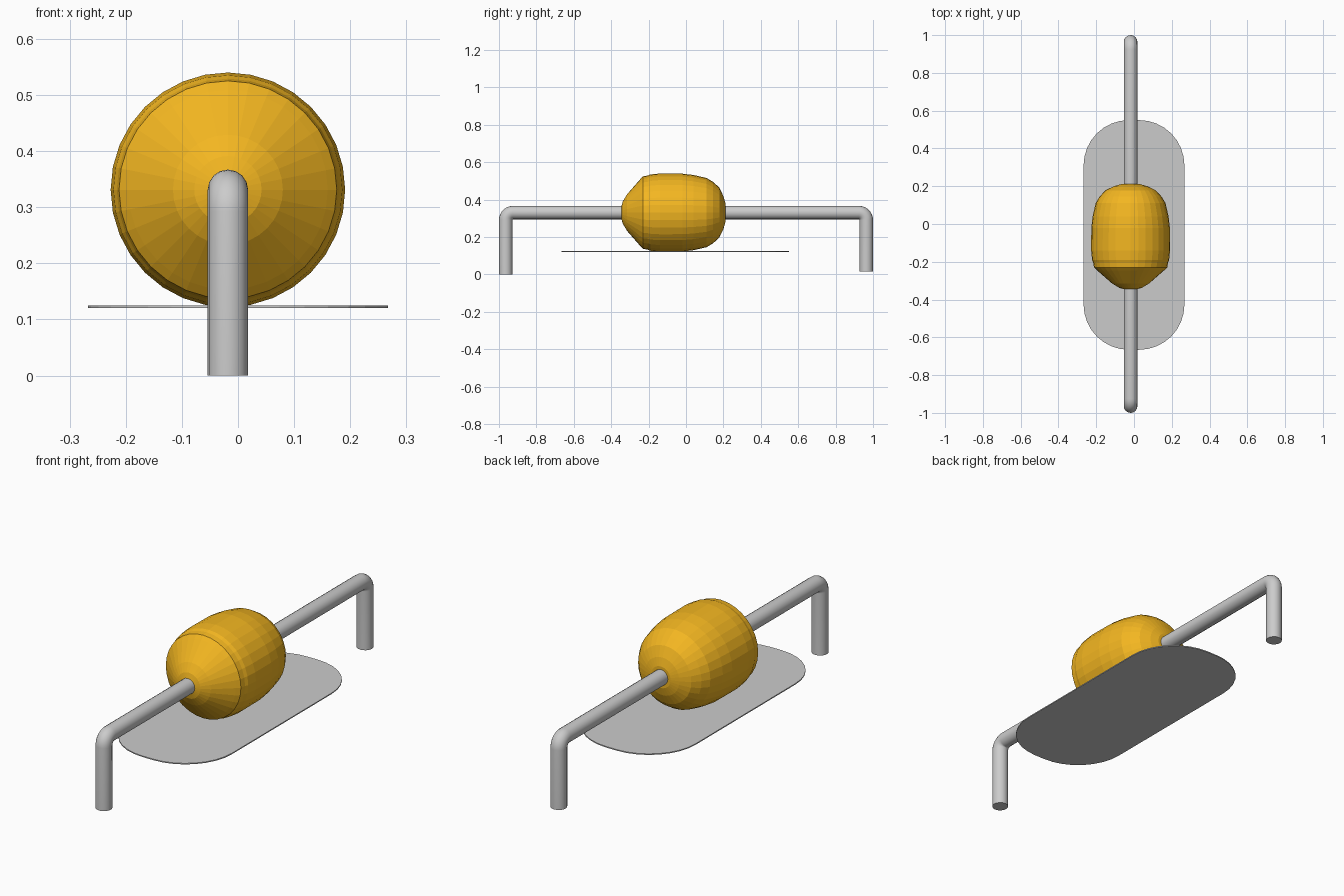
import bpy, bmesh
from math import sin, cos, pi

if "Cube" in bpy.data.objects:
    bpy.data.objects.remove(bpy.data.objects["Cube"])

CX, CZ = -0.018, 0.331      # wire and body axis
WIRE_R = 0.036


def new_object(name, bm):
    bmesh.ops.recalc_face_normals(bm, faces=bm.faces)
    mesh = bpy.data.meshes.new(name)
    bm.to_mesh(mesh)
    bm.free()
    obj = bpy.data.objects.new(name, mesh)
    bpy.context.collection.objects.link(obj)
    return obj


def lathe_y(name, profile, sides):
    """Closed body turned about the y axis from (y, radius) points."""
    bm = bmesh.new()
    rings = [[bm.verts.new((CX + r * cos(2 * pi * i / sides), y,
                            CZ + r * sin(2 * pi * i / sides)))
              for i in range(sides)] for y, r in profile]
    for a, b in zip(rings, rings[1:]):
        for i in range(sides):
            j = (i + 1) % sides
            bm.faces.new((a[i], a[j], b[j], b[i]))
    bm.faces.new(rings[0])
    bm.faces.new(rings[-1])
    return new_object(name, bm)


def bent_lead(name, side, inner_y, foot_z):
    """Round wire running out of the body and bent down to its foot."""
    bend, y_leg = 0.04, 1 - WIRE_R
    pts = [(inner_y, CZ)]
    for k in range(9):
        t = pi / 2 * k / 8
        pts.append((side * (y_leg - bend + bend * sin(t)), CZ - bend + bend * cos(t)))
    pts.append((side * y_leg, foot_z))
    curve = bpy.data.curves.new(name, 'CURVE')
    curve.dimensions = '3D'
    curve.bevel_depth = WIRE_R
    curve.bevel_resolution = 6
    curve.use_fill_caps = True
    spline = curve.splines.new('POLY')
    spline.points.add(len(pts) - 1)
    for p, (y, z) in zip(spline.points, pts):
        p.co = (CX, y, z, 1)
    obj = bpy.data.objects.new(name, curve)
    bpy.context.collection.objects.link(obj)
    bpy.ops.object.select_all(action='DESELECT')
    obj.select_set(True)
    bpy.context.view_layer.objects.active = obj
    bpy.ops.object.convert(target='MESH')
    bpy.ops.object.shade_smooth_by_angle(angle=pi / 5)
    return obj


# Bulbous body, blunter at the back
body = lathe_y("body", [
    (-0.345, 0.035), (-0.338, 0.06), (-0.315, 0.098), (-0.28, 0.138),
    (-0.245, 0.178), (-0.23, 0.194), (-0.205, 0.198), (-0.19, 0.204),
    (-0.14, 0.209), (-0.02, 0.208), (0.04, 0.201), (0.11, 0.185),
    (0.145, 0.164), (0.178, 0.134), (0.2, 0.088), (0.211, 0.05)], 32)
amber = bpy.data.materials.new("amber")
amber.diffuse_color = (0.9, 0.47, 0.015, 1)
amber.use_nodes = True
amber.node_tree.nodes["Principled BSDF"].inputs["Base Color"].default_value = amber.diffuse_color
body.data.materials.append(amber)

# Wire leads
bent_lead("front_lead", -1, -0.30, 0.0)
bent_lead("back_lead", 1, 0.17, 0.015)

# Thin rounded plate under the body
bm = bmesh.new()
hx, hy, cy, r = 0.267, 0.608, -0.058, 0.24
outline = []
for q, (sx, sy) in enumerate([(1, 1), (-1, 1), (-1, -1), (1, -1)]):
    for k in range(9):
        t = pi / 2 * (q + k / 8)
        outline.append(bm.verts.new((sx * (hx - r) + r * cos(t),
                                     cy + sy * (hy - r) + r * sin(t), 0.12)))
face = bm.faces.new(outline)
top = bmesh.ops.extrude_face_region(bm, geom=[face])
bmesh.ops.translate(bm, vec=(0, 0, 0.005),
                    verts=[g for g in top["geom"] if isinstance(g, bmesh.types.BMVert)])
new_object("plate", bm)
